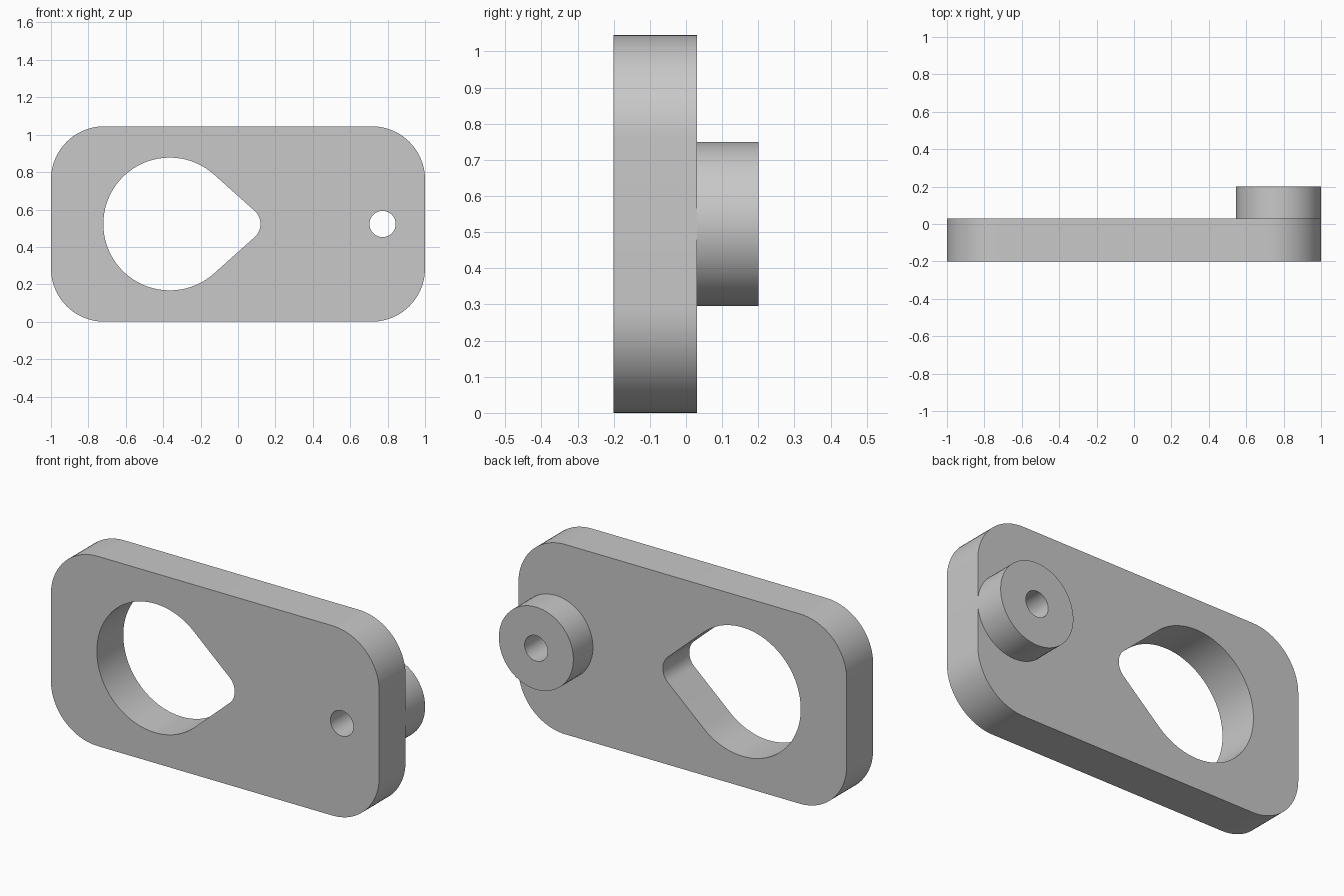
import bpy, bmesh
from math import acos, cos, sin, pi

if "Cube" in bpy.data.objects:
    bpy.data.objects.remove(bpy.data.objects["Cube"], do_unlink=True)

# Single plain grey finish
GREY = (0.58, 0.58, 0.58, 1)
grey = bpy.data.materials.new("plain grey")
grey.use_nodes = True
grey.diffuse_color = GREY
grey.node_tree.nodes["Principled BSDF"].inputs["Base Color"].default_value = GREY

HEIGHT = 1.045
MID = HEIGHT / 2
BACK = 0.03           # y of the plate's back face
PIVOT_X = 0.773


def arc(cx, cz, r, start, end, steps):
    """Points along an arc in the xz plane, both ends included."""
    angles = [start + (end - start) * i / steps for i in range(steps + 1)]
    return [(cx + r * cos(a), cz + r * sin(a)) for a in angles]


def circle(cx, cz, r, steps=64):
    return arc(cx, cz, r, 0, 2 * pi, steps)[:-1]


def rounded_rectangle(half_width, height, r):
    corners = [(half_width - r, height - r), (r - half_width, height - r),
               (r - half_width, r), (half_width - r, r)]
    points = []
    for i, (cx, cz) in enumerate(corners):
        points += arc(cx, cz, r, i * pi / 2, (i + 1) * pi / 2, 20)
    return points


def teardrop(cx, cz, big_r, tip_x, tip_r):
    """A large circle joined to a small rounded tip by tangent lines."""
    small_x = tip_x - tip_r
    tangent = acos((big_r - tip_r) / (small_x - cx))
    return (arc(cx, cz, big_r, tangent, 2 * pi - tangent, 56)
            + arc(small_x, cz, tip_r, -tangent, tangent, 20))


def extruded_part(name, loops, y0, y1):
    """Fill an outline with its holes and extrude it along y."""
    bm = bmesh.new()
    edges = []
    for loop in loops:
        verts = [bm.verts.new((x, y0, z)) for x, z in loop]
        edges += [bm.edges.new((v, verts[i - 1])) for i, v in enumerate(verts)]
    bmesh.ops.triangle_fill(bm, edges=edges, use_beauty=True, use_dissolve=False)
    result = bmesh.ops.extrude_face_region(bm, geom=bm.faces[:], use_keep_orig=True)
    moved = [g for g in result["geom"] if isinstance(g, bmesh.types.BMVert)]
    bmesh.ops.translate(bm, vec=(0, y1 - y0, 0), verts=moved)
    bmesh.ops.recalc_face_normals(bm, faces=bm.faces[:])
    mesh = bpy.data.meshes.new(name)
    bm.to_mesh(mesh)
    bm.free()
    mesh.materials.append(grey)
    obj = bpy.data.objects.new(name, mesh)
    bpy.context.collection.objects.link(obj)
    bpy.ops.object.select_all(action="DESELECT")
    obj.select_set(True)
    bpy.context.view_layer.objects.active = obj
    bpy.ops.object.shade_smooth_by_angle()
    return obj


pin_hole = circle(PIVOT_X, MID, 0.07)

# Flat plate with rounded corners, teardrop opening and pin hole
extruded_part("plate",
              [rounded_rectangle(1.0, HEIGHT, 0.285),
               teardrop(-0.365, MID, 0.355, 0.12, 0.095),
               pin_hole], -0.2, BACK)

# Round boss on the back, drilled through in line with the plate
extruded_part("boss", [circle(PIVOT_X, MID, 0.227), pin_hole], BACK, 0.2)
